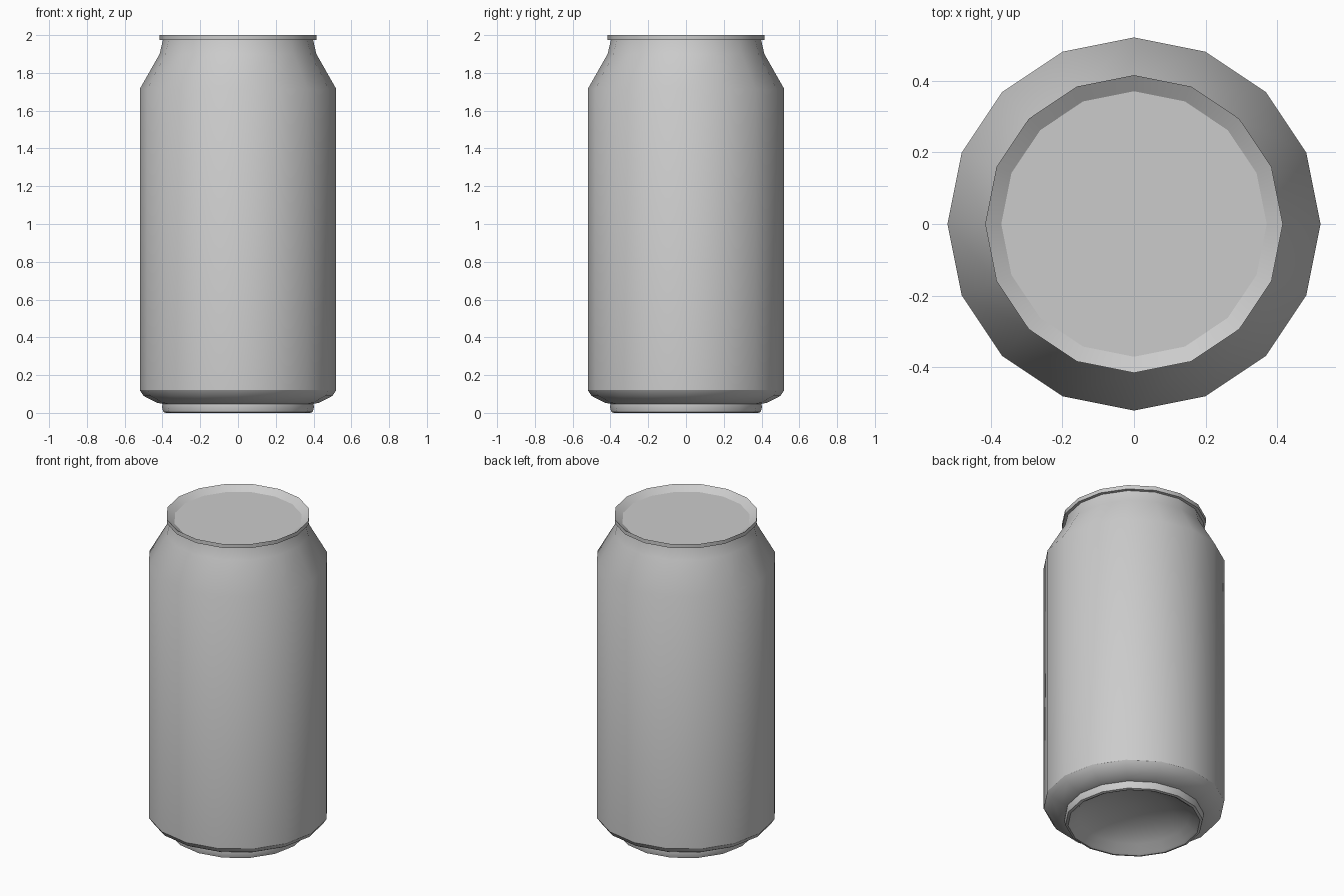
import bpy, bmesh, math

if "Cube" in bpy.data.objects:
    bpy.data.objects.remove(bpy.data.objects["Cube"])

SIDES = 16


def lathe(name, profile, angle):
    """Revolve an (r, z) profile about z; r = 0 ends become a pole."""
    bm = bmesh.new()
    rings = []
    for r, z in profile:
        if r == 0:
            rings.append([bm.verts.new((0, 0, z))] * SIDES)
        else:
            rings.append([bm.verts.new((r * math.cos(a), r * math.sin(a), z))
                          for a in (2 * math.pi * i / SIDES for i in range(SIDES))])
    for low, high in zip(rings, rings[1:]):
        for i in range(SIDES):
            j = (i + 1) % SIDES
            corners = list(dict.fromkeys((low[i], low[j], high[j], high[i])))
            bm.faces.new(corners)
    bmesh.ops.recalc_face_normals(bm, faces=bm.faces)
    mesh = bpy.data.meshes.new(name)
    bm.to_mesh(mesh)
    bm.free()
    obj = bpy.data.objects.new(name, mesh)
    bpy.context.collection.objects.link(obj)
    bpy.ops.object.select_all(action='DESELECT')
    obj.select_set(True)
    bpy.context.view_layer.objects.active = obj
    bpy.ops.object.shade_smooth_by_angle(angle=math.radians(angle))
    return obj


# One closed shell, listed from the underside centre to the lid centre
underside_dome = [(0, 0.12), (0.2, 0.095), (0.32, 0.045)]
foot_ring = [(0.365, 0.008), (0.38, 0.0), (0.395, 0.004), (0.402, 0.03), (0.4, 0.048)]
body_wall = [(0.43, 0.054), (0.5, 0.09), (0.52, 0.12), (0.52, 1.715)]
neck = [(0.415, 1.9), (0.398, 1.973)]
rim_and_lid = [(0.415, 1.975), (0.415, 2.0), (0.37, 1.97), (0, 1.97)]

lathe("can_body", underside_dome + foot_ring + body_wall + neck + rim_and_lid, 33)
